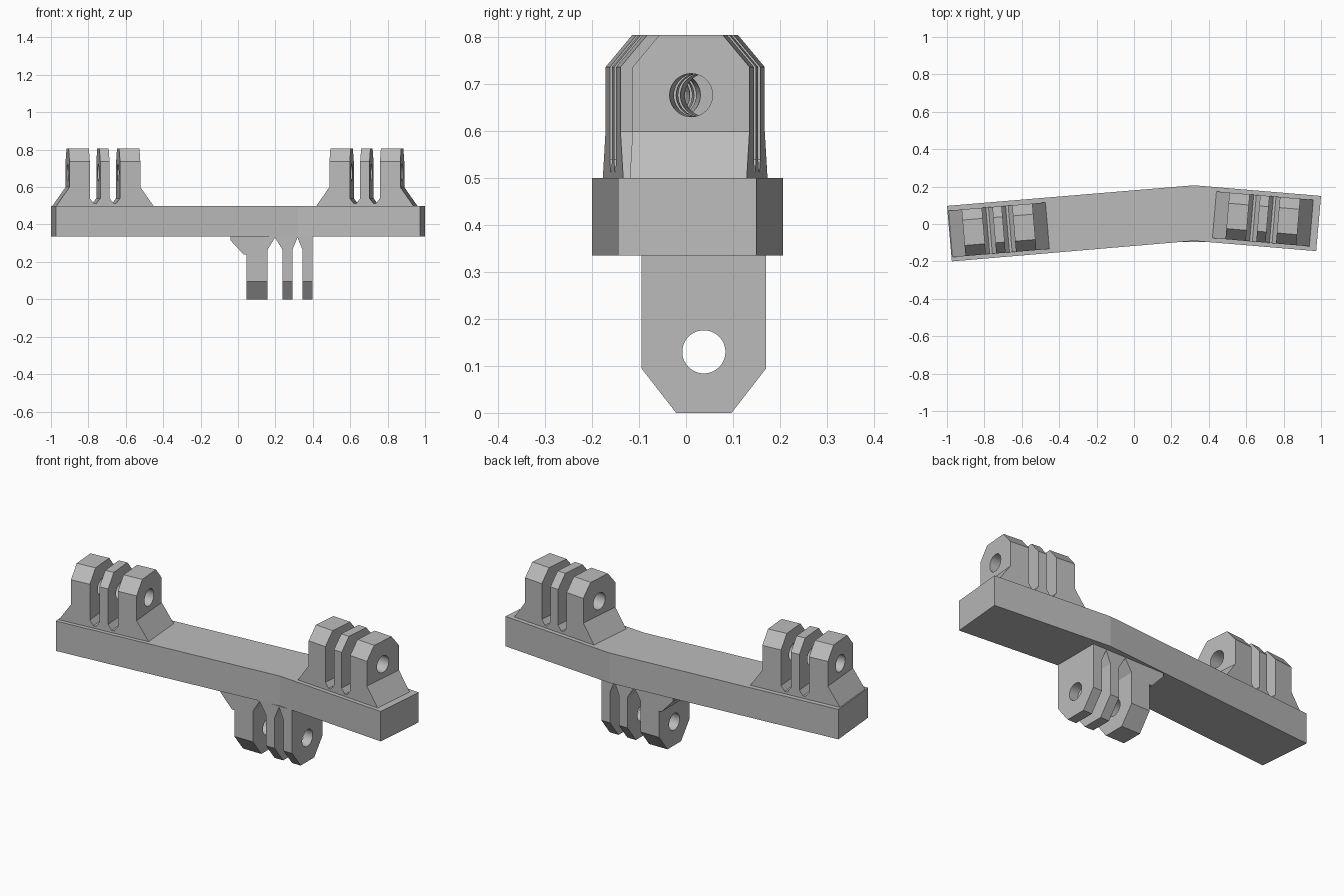
import bpy, bmesh, math
from mathutils import Vector

cube = bpy.data.objects.get("Cube")
if cube:
    bpy.data.objects.remove(cube, do_unlink=True)

grey = bpy.data.materials.new("plain grey")
grey.use_nodes = True
COLOUR = (0.5, 0.5, 0.5, 1)
grey.diffuse_color = COLOUR
grey.node_tree.nodes["Principled BSDF"].inputs["Base Color"].default_value = COLOUR


def prism(name, points, axis, low, high):
    """Extrude a closed 2D profile along one axis (0=x, 1=y, 2=z)."""
    def place(p, d):
        co = list(p)
        co.insert(axis, d)
        return Vector(co)
    bm = bmesh.new()
    face = bm.faces.new([bm.verts.new(place(p, low)) for p in points])
    grown = bmesh.ops.extrude_face_region(bm, geom=[face])["geom"]
    shift = place((0, 0), high - low)
    bmesh.ops.translate(bm, vec=shift, verts=[g for g in grown if isinstance(g, bmesh.types.BMVert)])
    bmesh.ops.recalc_face_normals(bm, faces=bm.faces)
    mesh = bpy.data.meshes.new(name)
    bm.to_mesh(mesh)
    bm.free()
    mesh.materials.append(grey)
    obj = bpy.data.objects.new(name, mesh)
    bpy.context.collection.objects.link(obj)
    return obj


def combine(obj, tool, operation):
    """Apply a boolean and discard its helper."""
    mod = obj.modifiers.new("cut", 'BOOLEAN')
    mod.operation, mod.solver, mod.object = operation, 'EXACT', tool
    bpy.context.view_layer.objects.active = obj
    bpy.ops.object.modifier_apply(modifier=mod.name)
    bpy.data.objects.remove(tool, do_unlink=True)


def lug(name, comb, side, hole_y, hole_z):
    """Slotted comb profile, trimmed to a side profile and drilled along x."""
    ys = [p[0] for p in side]
    obj = prism(name, comb, 1, min(ys) - 0.1, max(ys) + 0.1)
    combine(obj, prism("side_trim", side, 0, -1, 1), 'INTERSECT')
    ring = [(hole_y + 0.046 * math.cos(a), hole_z + 0.046 * math.sin(a))
            for a in (math.tau * i / 40 for i in range(40))]
    combine(obj, prism("hole_cutter", ring, 0, -1, 1), 'DIFFERENCE')
    return obj


# Bent bar
prism("bent_bar", [(-1, 0.097), (0.32, 0.207), (1, 0.15),
                   (0.974, -0.145), (0.32, -0.09), (-0.974, -0.2)], 2, 0.335, 0.5)

# Upper three-prong mounts, following each arm of the bar
half = [(0.26, 0.5), (0.19, 0.6), (0.19, 0.805), (0.081, 0.805), (0.081, 0.54),
        (0.06, 0.513), (0.046, 0.513), (0.025, 0.54), (0.025, 0.805)]
upper_comb = half + [(-x, z) for x, z in reversed(half)]
upper_half = [(0.125, 0.5), (0.125, 0.737), (0.068, 0.805)]
upper_side = upper_half + [(-y, z) for y, z in reversed(upper_half)]
for name, x, y, angle in (("right_mount", -0.722, -0.031, 4.8),
                          ("left_mount", 0.689, 0.027, -4.9)):
    mount = lug(name, upper_comb, upper_side, 0, 0.677)
    mount.location = (x, y, 0)
    mount.rotation_euler.z = math.radians(angle)

# Lower mount with a flared shoulder on its thick prong
lower_comb = [(-0.04, 0.335), (-0.04, 0.315), (0.03, 0.24), (0.045, 0.24), (0.045, 0),
              (0.158, 0), (0.158, 0.265), (0.198, 0.33), (0.238, 0.265), (0.238, 0),
              (0.291, 0), (0.291, 0.265), (0.318, 0.33), (0.345, 0.265), (0.345, 0),
              (0.398, 0), (0.398, 0.335)]
lower_side = [(-0.095, 0.335), (-0.095, 0.095), (-0.021, 0), (0.097, 0),
              (0.171, 0.095), (0.171, 0.335)]
lug("lower_mount", lower_comb, lower_side, 0.038, 0.13)
